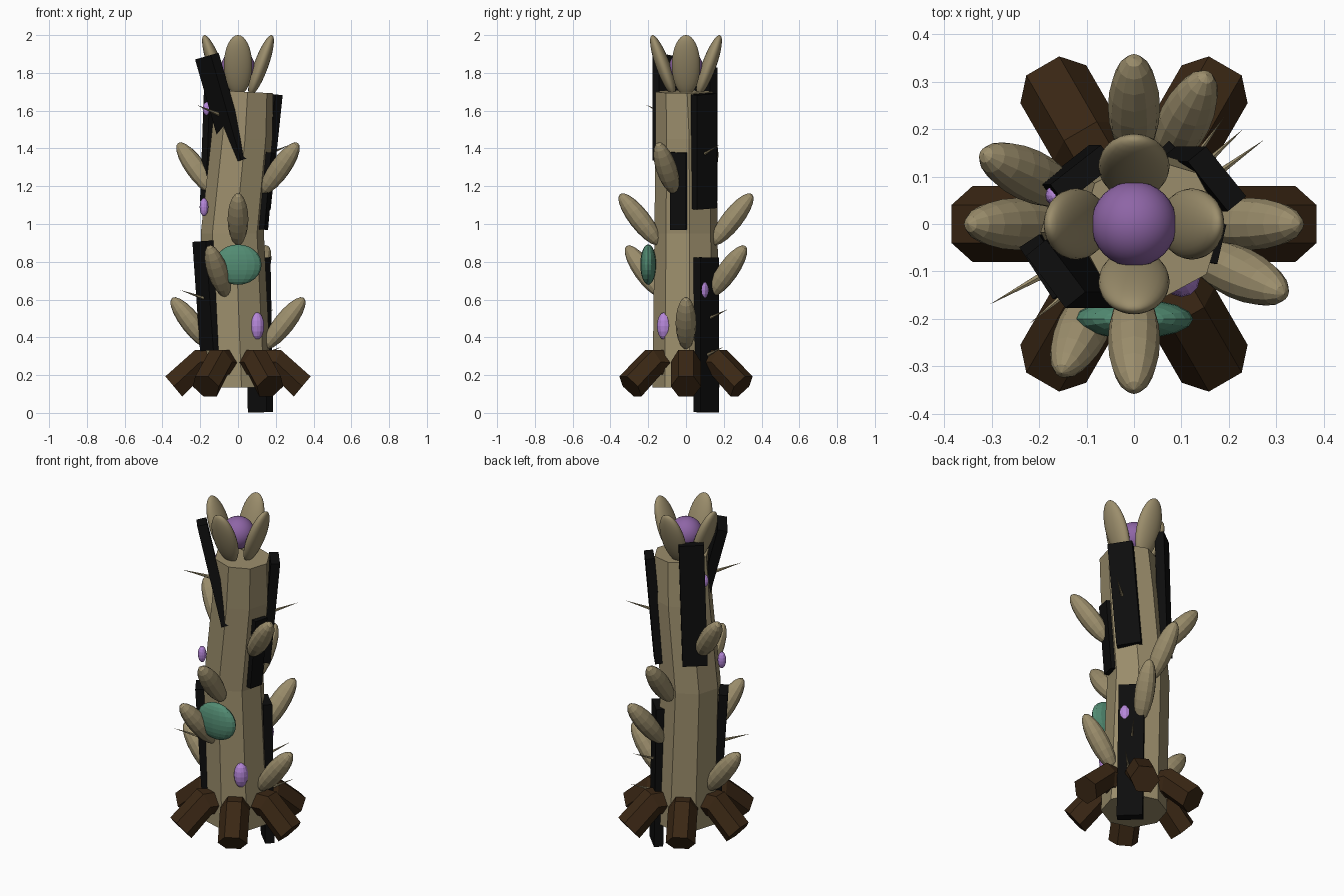
import bpy
import bmesh
from math import radians, cos, sin, tau
from mathutils import Matrix, Vector

cube = bpy.data.objects.get("Cube")
if cube:
    bpy.data.objects.remove(cube, do_unlink=True)


def material(name, rgb):
    mat = bpy.data.materials.new(name)
    mat.use_nodes = True
    mat.diffuse_color = (*rgb, 1)
    mat.node_tree.nodes["Principled BSDF"].inputs["Base Color"].default_value = (*rgb, 1)
    return mat


TAN = material("tan_bark", (0.33, 0.27, 0.15))
BROWN = material("dark_brown_root", (0.042, 0.02, 0.007))
BLACK = material("charred_black", (0.004, 0.004, 0.004))
PURPLE = material("purple_core", (0.27, 0.13, 0.38))
LILAC = material("lilac_bead", (0.46, 0.24, 0.69))
GREEN = material("teal_green", (0.085, 0.26, 0.17))


def rot(axis, degrees):
    return Matrix.Rotation(radians(degrees), 4, axis)


def finish(name, bm, mat, matrix, smooth=False):
    bm.transform(matrix)
    bmesh.ops.recalc_face_normals(bm, faces=bm.faces)
    for face in bm.faces:
        face.smooth = smooth
    mesh = bpy.data.meshes.new(name)
    bm.to_mesh(mesh)
    bm.free()
    mesh.materials.append(mat)
    obj = bpy.data.objects.new(name, mesh)
    bpy.context.collection.objects.link(obj)
    return obj


def loft(name, sections, sides, phase, mat, matrix=Matrix()):
    """Skin rings given as (centre, radius, tilt about y)."""
    bm = bmesh.new()
    rings = []
    for centre, radius, tilt in sections:
        place = Matrix.Translation(centre) @ rot('Y', tilt)
        angles = [radians(phase) + tau * i / sides for i in range(sides)]
        rings.append([bm.verts.new(place @ Vector((radius * cos(a), radius * sin(a), 0)))
                      for a in angles])
    for low, high in zip(rings, rings[1:]):
        for i in range(sides):
            j = (i + 1) % sides
            bm.faces.new((low[i], low[j], high[j], high[i]))
    bm.faces.new(rings[0])
    bm.faces.new(rings[-1])
    return finish(name, bm, mat, matrix)


def ellipsoid(name, matrix, size, mat, segments=12, rings=10, smooth=False):
    bm = bmesh.new()
    bmesh.ops.create_uvsphere(bm, u_segments=segments, v_segments=rings, radius=1)
    return finish(name, bm, mat, matrix @ Matrix.Diagonal((*size, 1)), smooth)


def slab(name, centre, size, angle, lean):
    bm = bmesh.new()
    bmesh.ops.create_cube(bm, size=1)
    matrix = Matrix.Translation(centre) @ rot('Y', lean) @ rot('Z', angle)
    return finish(name, bm, BLACK, matrix @ Matrix.Diagonal((*size, 1)))


def spike(name, base, tip):
    base, tip = Vector(base), Vector(tip)
    axis = tip - base
    bm = bmesh.new()
    bmesh.ops.create_cone(bm, cap_ends=True, segments=6, radius1=0.011,
                          radius2=0, depth=axis.length)
    turn = axis.to_track_quat('Z', 'Y').to_matrix().to_4x4()
    return finish(name, bm, TAN, Matrix.Translation((base + tip) / 2) @ turn)


# Crooked trunk
loft("trunk", [((0, 0, 0.135), 0.178, 0), ((-0.03, 0, 0.95), 0.168, 0),
               ((0.02, 0, 1.45), 0.163, 0), ((0.035, -0.01, 1.7), 0.152, 3)],
     8, 6, TAN)

# Six bent roots
for i in range(6):
    loft(f"root_{i + 1}", [((0.06, 0, 0.26), 0.08, 90), ((0.2, 0, 0.27), 0.08, 112),
                           ((0.34, 0, 0.14), 0.08, 130)],
         6, 30, BROWN, rot('Z', 60 * i))

# Charred bark slabs
slab("upper_front_slab", (-0.085, -0.105, 1.61), (0.055, 0.14, 0.58), 218, -16)
slab("upper_back_slab", (-0.12, 0.105, 1.475), (0.05, 0.135, 0.71), 128, 2)
slab("upper_side_slab", (0.143, 0.095, 1.385), (0.05, 0.135, 0.61), 39, 6)
slab("middle_side_slab", (0.143, -0.037, 1.175), (0.05, 0.085, 0.41), -13, 5)
slab("lower_front_slab", (-0.165, -0.09, 0.62), (0.05, 0.13, 0.58), 213, -4)
slab("lower_back_slab", (0.112, 0.108, 0.413), (0.05, 0.14, 0.82), 45, -1)

# Opposite pairs of leaves climbing the trunk
for tier, (angle, height) in enumerate([(0, 0.475), (64, 0.75), (90, 1.025), (155, 1.295)]):
    for side in (0, 180):
        place = rot('Z', angle + side) @ Matrix.Translation((0.245, 0, height)) @ rot('Y', 38)
        ellipsoid(f"leaf_{tier + 1}_{side}", place, (0.055, 0.055, 0.17), TAN)

# Crown petals around the core
for i in range(4):
    place = rot('Z', 90 * i) @ Matrix.Translation((0.122, 0, 1.84)) @ rot('Y', 20)
    ellipsoid(f"petal_{i + 1}", place, (0.038, 0.075, 0.17), TAN, 24, 16, True)
ellipsoid("crown_core", Matrix.Translation((0, 0, 1.83)), (0.09, 0.09, 0.09),
          PURPLE, 32, 20, True)

# Front growth
ellipsoid("front_growth", Matrix.Translation((0, -0.2, 0.785)), (0.125, 0.042, 0.107),
          GREEN, 16, 12)

# Beads on the bark
for i, (where, width, height) in enumerate([
        ((0.1, -0.115, 0.46), 0.039, 0.073), ((-0.18, -0.08, 1.09), 0.023, 0.048),
        ((0.135, 0.085, 0.65), 0.034, 0.056), ((-0.165, 0.06, 1.61), 0.022, 0.036)]):
    ellipsoid(f"bead_{i + 1}", Matrix.Translation(where), (width, width, height), LILAC, 12, 8)

# Thorns
for i, (base, tip) in enumerate([
        ((-0.1, -0.11, 1.58), (-0.22, -0.21, 1.63)),
        ((-0.16, -0.09, 0.6), (-0.305, -0.17, 0.65)),
        ((0.1, 0.1, 0.49), (0.19, 0.225, 0.55)),
        ((0.14, 0.08, 1.36), (0.275, 0.178, 1.42)),
        ((0.12, 0.1, 0.3), (0.23, 0.2, 0.35))]):
    spike(f"thorn_{i + 1}", base, tip)
